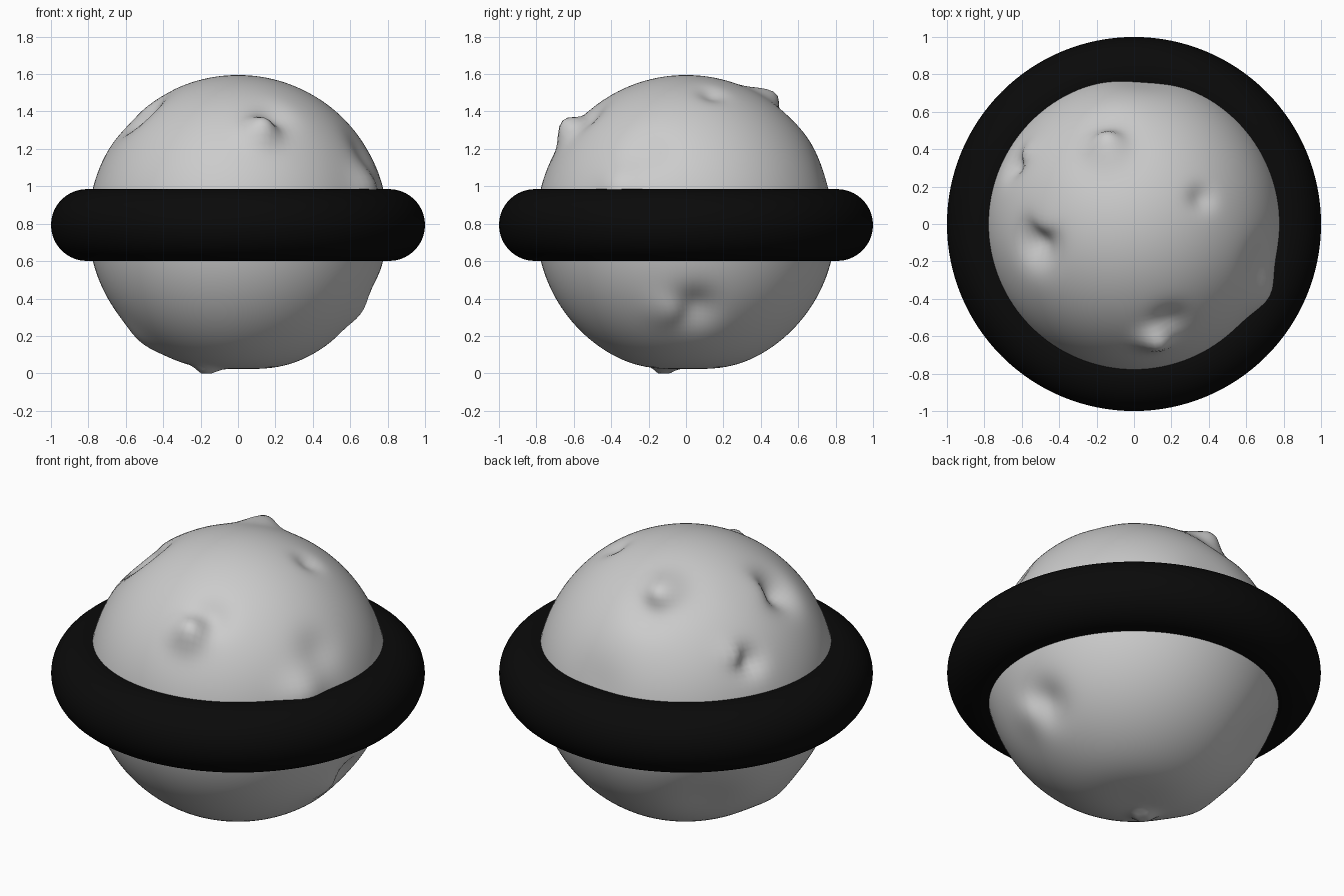
import bpy, math
from mathutils import Vector

if "Cube" in bpy.data.objects:
    bpy.data.objects.remove(bpy.data.objects["Cube"])

CENTRE_Z = 0.795
R = 0.8
features = []


def on_ball(lon, lat):
    a, b = math.radians(lon), math.radians(lat)
    return Vector((math.cos(a) * math.cos(b), math.sin(a) * math.cos(b), math.sin(b))) * R


def lump(lon, lat, width, height):
    features.append((on_ball(lon, lat), width, height, Vector()))


def hollow(lon, lat, width, depth, lip_angle, lip, lean):
    """Dent with a raised lip on one side that leans over it."""
    p = on_ball(lon, lat)
    east = Vector((0, 0, 1)).cross(p).normalized()
    north = p.cross(east).normalized()
    a = math.radians(lip_angle)
    side = east * math.cos(a) + north * math.sin(a)
    features.append((p, width, -depth, Vector()))
    edge = (p + side * width * 1.5).normalized() * R
    features.append((edge, width * 0.85, lip, -side * lean))


def sculpt(p):
    n = p.normalized()
    q = n * R
    out = q.copy()
    for pos, width, height, shove in features:
        w = math.exp(-((q - pos).length / width) ** 2)
        out += (n * height + shove) * w
    return out


# Hollows with overhanging lips
hollow(-70, 46, 0.10, 0.035, 225, 0.085, 0.03)   # front
hollow(104, 47, 0.11, 0.02, 75, 0.075, 0.05)     # top rear
hollow(191, 48, 0.12, 0.085, 150, 0.015, 0.05)   # left
hollow(153, 27, 0.08, 0.05, 150, 0.02, 0.04)     # left rear
hollow(4, -34, 0.12, 0.05, 190, 0.03, 0.04)      # lower right

# Plain lumps and dents
lump(-28, 14, 0.12, 0.045)
lump(215, -75, 0.06, 0.045)
lump(191, -50, 0.12, 0.02)
lump(21, 61, 0.07, -0.03)
lump(-17, 29, 0.12, -0.025)
lump(135, -35, 0.20, -0.035)
lump(86, 15, 0.18, -0.02)
lump(0, -90, 0.22, -0.028)

# Rocky ball
bpy.ops.mesh.primitive_uv_sphere_add(segments=128, ring_count=80, radius=R,
                                     location=(0, 0, CENTRE_Z))
ball = bpy.context.object
ball.name = "rocky_ball"
for v in ball.data.vertices:
    v.co = sculpt(v.co)
    v.co.z = max(v.co.z, -CENTRE_Z)
bpy.ops.object.shade_smooth_by_angle(angle=math.radians(40))

# Black ring around the equator
bpy.ops.mesh.primitive_torus_add(major_radius=0.808, minor_radius=0.192,
                                 major_segments=128, minor_segments=40,
                                 location=(0, 0, 0.793))
ring = bpy.context.object
ring.name = "ring"
bpy.ops.object.shade_smooth()
black = bpy.data.materials.new("black")
black.diffuse_color = (0.003, 0.003, 0.003, 1)
black.use_nodes = True
black.node_tree.nodes["Principled BSDF"].inputs["Base Color"].default_value = black.diffuse_color
ring.data.materials.append(black)
